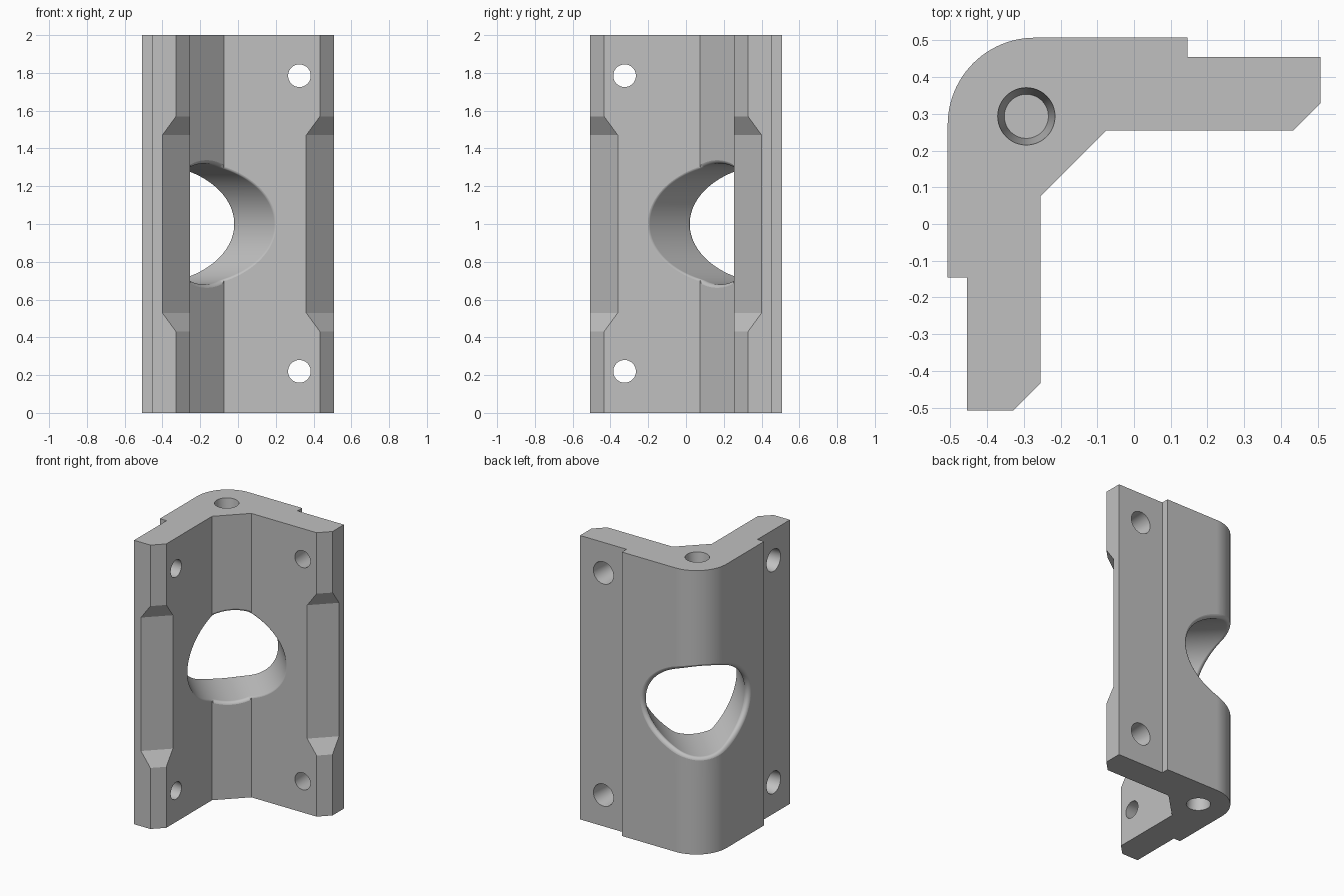
import bpy, bmesh
from math import sin, cos, pi, sqrt, atan2, radians
from mathutils import Vector, Matrix

if "Cube" in bpy.data.objects:
    bpy.data.objects.remove(bpy.data.objects["Cube"])

EDGE, INNER, STEP = 0.507, 0.255, 0.455   # leg tip, inner face, stepped outer face
ROUND = 0.237                             # outer corner radius
CORE = EDGE - ROUND
BORE, FILLET = 0.32, 0.025                # large diagonal opening

grey = bpy.data.materials.new("light_grey")
grey.use_nodes = True
grey.diffuse_color = (0.53, 0.53, 0.53, 1)
grey.node_tree.nodes["Principled BSDF"].inputs["Base Color"].default_value = grey.diffuse_color


def make_object(name, bm):
    bmesh.ops.recalc_face_normals(bm, faces=bm.faces)
    mesh = bpy.data.meshes.new(name)
    bm.to_mesh(mesh)
    bm.free()
    mesh.materials.append(grey)
    obj = bpy.data.objects.new(name, mesh)
    bpy.context.collection.objects.link(obj)
    return obj


def skin(bm, rings):
    """Bridge closed rings of points and cap both ends."""
    loops = [[bm.verts.new(p) for p in ring] for ring in rings]
    n = len(loops[0])
    for a, b in zip(loops, loops[1:]):
        for i in range(n):
            j = (i + 1) % n
            bm.faces.new((a[i], a[j], b[j], b[i]))
    bm.faces.new(loops[0][::-1])
    bm.faces.new(loops[-1])


def outline(chamfer):
    """Angle section: one leg with half the round corner, then its mirror."""
    half = [(-0.075, INNER), (EDGE - chamfer, INNER), (EDGE, INNER + chamfer),
            (EDGE, STEP), (0.145, STEP), (0.145, EDGE)]
    for i in range(13):
        a = pi / 2 + pi / 4 * i / 12
        half.append((-CORE + ROUND * cos(a), CORE + ROUND * sin(a)))
    return half + [(-y, -x) for x, y in reversed(half[:-1])]


# Body: section lofted upward, with deeper tip chamfers in the middle
bm = bmesh.new()
small, deep = 0.073, 0.146
levels = [(0, small), (0.43, small), (0.53, deep), (1.47, deep), (1.57, small), (2, small)]
skin(bm, [[(x, y, z) for x, y in outline(c)] for z, c in levels])
bmesh.ops.dissolve_limit(bm, angle_limit=0.01, verts=bm.verts, edges=bm.edges)
body = make_object("corner_bracket", bm)


# Large opening: diagonal bore whose rims flare into rounded lips
def outer_surface(u):
    u = abs(u)
    if u < ROUND / sqrt(2):
        return CORE * sqrt(2) + sqrt(ROUND ** 2 - u ** 2)
    return EDGE * sqrt(2) - u


def inner_surface(u):
    return -min(0.33 / sqrt(2), INNER * sqrt(2) - abs(u))


def lip(surface, phi, steps=14):
    """Rounded rim in the radial plane, as (radius, distance along axis)."""
    rc, d = BORE + FILLET, 0.0005
    t = surface(rc * cos(phi))
    k = (surface((rc + d) * cos(phi)) - surface((rc - d) * cos(phi))) / (2 * d)
    tc = t - FILLET * sqrt(1 + k * k) + 0.001
    end = atan2(1, -k)
    return [(rc + FILLET * cos(a), tc + FILLET * sin(a))
            for a in (pi + (end - pi) * i / steps for i in range(steps + 1))]


profiles = []
SIDES = 96
for s in range(SIDES):
    phi = 2 * pi * (s + 0.5) / SIDES
    front = [(r, -t) for r, t in reversed(lip(inner_surface, phi))]
    back = lip(outer_surface, phi)
    path = [(front[0][0], -0.3)] + front + back + [(back[-1][0], 1)]
    profiles.append([((r * cos(phi) - t) / sqrt(2), (r * cos(phi) + t) / sqrt(2),
                      1 + r * sin(phi)) for r, t in path])
bm = bmesh.new()
skin(bm, list(zip(*profiles)))
cutters = [make_object("opening_cutter", bm)]


# Tapered holes, widening toward the outside
def tapered_hole(name, floor, direction, extend):
    direction = Vector(direction)
    slope, depth, over = 0.09, 0.2, 0.05
    start, length = -extend, depth + over + extend
    middle = Vector(floor) + direction * (start + length / 2)
    turn = direction.to_track_quat('Z', 'Y').to_matrix().to_4x4()
    bm = bmesh.new()
    bmesh.ops.create_cone(bm, cap_ends=True, segments=48,
                          radius1=0.06 + slope * start,
                          radius2=0.06 + slope * (start + length),
                          depth=length, matrix=Matrix.Translation(middle) @ turn)
    cutters.append(make_object(name, bm))


for z in (0.22, 1.785):
    tapered_hole("screw_cutter", (0.325, INNER, z), (0, 1, 0), 0.05)
    tapered_hole("screw_cutter", (-INNER, -0.325, z), (-1, 0, 0), 0.05)
for z, up in ((1.8, 1), (0.2, -1)):
    tapered_hole("end_cutter", (-0.293, 0.293, z), (0, 0, up), 0)

# Cut everything and discard the cutters
bpy.ops.object.select_all(action='DESELECT')
body.select_set(True)
bpy.context.view_layer.objects.active = body
for cutter in cutters:
    cutter.hide_render = True
    mod = body.modifiers.new("cut", 'BOOLEAN')
    mod.operation = 'DIFFERENCE'
    mod.solver = 'EXACT'
    mod.object = cutter
    bpy.ops.object.modifier_apply(modifier=mod.name)
    bpy.data.objects.remove(cutter)

# Smooth curved walls, crisp flat faces
bpy.ops.object.shade_smooth_by_angle(angle=radians(13))
weighted = body.modifiers.new("flat_faces", 'WEIGHTED_NORMAL')
weighted.keep_sharp = True
